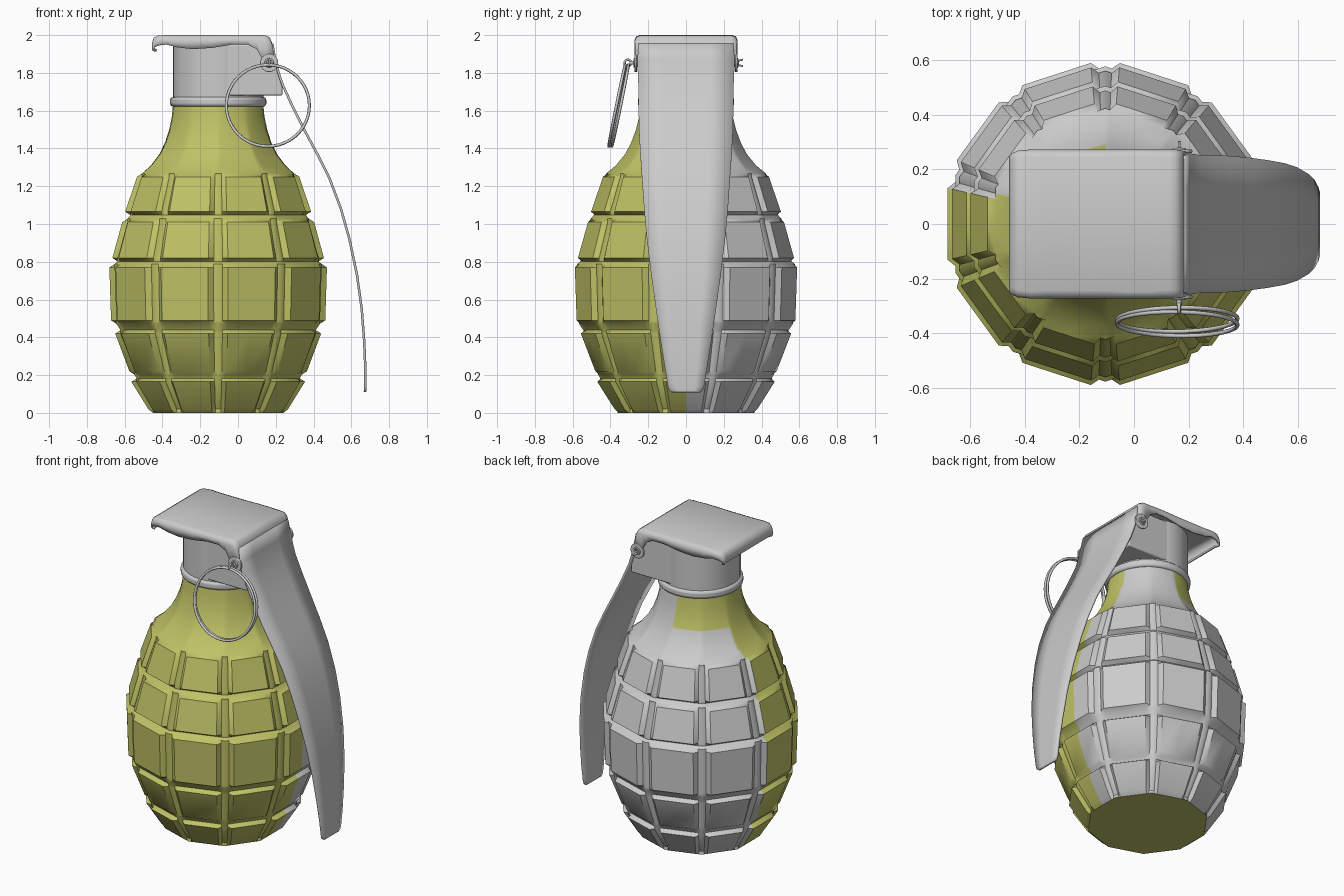
import bpy, bmesh
from math import sin, cos, pi, tan, hypot, radians
from mathutils import Vector

if "Cube" in bpy.data.objects:
    bpy.data.objects.remove(bpy.data.objects["Cube"])

CX = -0.105  # body axis


def make(name, verts, faces, smooth=40, solid=0, offset=-1, bevel=0):
    me = bpy.data.meshes.new(name)
    me.from_pydata(verts, [], faces)
    bm = bmesh.new()
    bm.from_mesh(me)
    bmesh.ops.recalc_face_normals(bm, faces=bm.faces)
    bm.to_mesh(me)
    bm.free()
    ob = bpy.data.objects.new(name, me)
    bpy.context.collection.objects.link(ob)
    if solid:
        m = ob.modifiers.new("thickness", 'SOLIDIFY')
        m.thickness, m.offset = solid, offset
    if bevel:
        m = ob.modifiers.new("bevel", 'BEVEL')
        m.width, m.segments = bevel, 2
    shade(ob, smooth)
    return ob


def shade(ob, angle=40):
    bpy.ops.object.select_all(action='DESELECT')
    ob.select_set(True)
    bpy.context.view_layer.objects.active = ob
    bpy.ops.object.shade_smooth_by_angle(angle=radians(angle))


def grid_faces(rows, cols, wrap=False):
    return [(i * cols + j, i * cols + (j + 1) % cols, (i + 1) * cols + (j + 1) % cols, (i + 1) * cols + j)
            for i in range(rows - 1) for j in range(cols if wrap else cols - 1)]


def cylinder(name, loc, r, depth, along_y=True, bevel=0):
    bpy.ops.mesh.primitive_cylinder_add(vertices=32, radius=r, depth=depth, location=loc,
                                        rotation=(pi / 2 if along_y else 0, 0, 0))
    ob = bpy.context.object
    ob.name = name
    if bevel:
        m = ob.modifiers.new("bevel", 'BEVEL')
        m.width, m.segments, m.limit_method = bevel, 3, 'ANGLE'
    shade(ob)
    return ob


def torus(name, loc, rot, R, r):
    bpy.ops.mesh.primitive_torus_add(location=loc, rotation=rot, major_radius=R, minor_radius=r,
                                     major_segments=48, minor_segments=8)
    bpy.context.object.name = name
    shade(bpy.context.object, 60)
    return bpy.context.object


# --- Body: ten-sided shell, grid of raised panels and grooves, plain neck ---
D = 0.028
panels = [(0.02, 0.37, 0.165, 0.46), (0.22, 0.47, 0.42, 0.545), (0.49, 0.567, 0.77, 0.576),
          (0.82, 0.56, 1.01, 0.508), (1.065, 0.492, 1.25, 0.43)]
rows = [(0.0, 0.345, 0.0, 0)]  # z, apothem, raise, roundness
for z0, r0, z1, r1 in panels:
    if z0 > 0.1:
        rows.append((z0 - 0.018, r0 - D, 0, 0))
    rows += [(z0, r0 - D, D, 0), (z1, r1 - D, D, 0), (z1 + 0.018, r1 - D, 0, 0)]
rows += [(1.31, 0.355, 0, .2), (1.37, 0.31, 0, .3), (1.43, 0.28, 0, .4),
         (1.5, 0.257, 0, .6), (1.57, 0.242, 0, .8), (1.64, 0.235, 0, 1)]
cols = [(0, 0), (0.07, 0), (0.15, 1), (0.5, 1), (0.85, 1), (0.93, 0)]  # position on side, raised?
verts = []
for z, a, up, rnd in rows:
    for s in range(10):
        mid = -pi / 2 + (s + 0.5) * pi / 5
        for t, raised in cols:
            ap = a + up * raised
            side = (2 * t - 1) * ap * tan(pi / 10)
            x = ap * cos(mid) - side * sin(mid)
            y = ap * sin(mid) + side * cos(mid)
            k = 1 + rnd * (ap * 1.015 / hypot(x, y) - 1)
            verts.append((CX + x * k, y * k, z))
n = 10 * len(cols)
faces = grid_faces(len(rows), n, True)
faces += [tuple(range(n)), tuple(range(len(verts) - n, len(verts)))]
body = make("body", verts, faces, smooth=38)
paint = bpy.data.materials.new("olive_paint")
paint.diffuse_color = (0.52, 0.54, 0.13, 1)
paint.use_nodes = True
paint.node_tree.nodes["Principled BSDF"].inputs["Base Color"].default_value = paint.diffuse_color
bare = bpy.data.materials.new("bare_grey")
bare.diffuse_color = (0.8, 0.8, 0.8, 1)
bare.use_nodes = True
bare.node_tree.nodes["Principled BSDF"].inputs["Base Color"].default_value = bare.diffuse_color
body.data.materials.append(paint)
body.data.materials.append(bare)
for p in body.data.polygons:  # paint is worn off the back
    c = p.center
    worn = c.y > 0.1 - 0.25 * max(c.x, 0) and not (c.z > 1.4 and c.x < CX)
    p.material_index = 1 if worn and len(p.vertices) == 4 else 0

# --- Collar and fuse housing ---
cylinder("collar", (CX, 0, 1.647), 0.255, 0.05, False, 0.016)
cylinder("fuse_housing", (CX, 0, 1.81), 0.24, 0.3, False, 0.01)
prof = [(-0.1, 1.68), (0.235, 1.68), (0.235, 1.735), (0.17, 1.95), (-0.1, 1.95)]
make("hinge_block", [(x, y, z) for y in (-0.235, 0.235) for x, z in prof],
     [(0, 1, 2, 3, 4), (5, 6, 7, 8, 9)] + [(i, (i + 1) % 5, 5 + (i + 1) % 5, 5 + i) for i in range(5)],
     bevel=0.008)

# --- Pressed cover plate: x, top z, skirt z, half width ---
cover = [(-0.437, 1.915, 1.912, 0.235), (-0.452, 1.925, 1.917, 0.243), (-0.456, 1.955, 1.925, 0.25),
         (-0.447, 1.985, 1.935, 0.258), (-0.425, 1.998, 1.945, 0.268), (-0.38, 2.0, 1.95, 0.272),
         (-0.32, 2.0, 1.935, 0.272), (-0.24, 2.0, 1.926, 0.272), (-0.14, 2.0, 1.932, 0.272),
         (-0.03, 2.0, 1.95, 0.272), (0.05, 2.0, 1.95, 0.272), (0.1, 2.0, 1.925, 0.272),
         (0.13, 2.0, 1.87, 0.272), (0.15, 1.998, 1.84, 0.272), (0.17, 1.985, 1.83, 0.27),
         (0.182, 1.955, 1.835, 0.267), (0.195, 1.87, 1.84, 0.262)]
verts = []
for x, z, s, w in cover:
    d = max(z - s, 0.002)
    b = min(0.03, d * 0.5)
    half = [(w, z - d), (w, z - b), (w - b * 0.3, z - b * 0.3), (w - b, z)]
    verts += [(x, y, zz) for y, zz in half] + [(x, -y, zz) for y, zz in reversed(half)]
make("cover_plate", verts, grid_faces(len(cover), 8), smooth=50, solid=0.012)

# --- Curved safety lever: x, z, half width ---
lever = [(0.182, 1.955, 0.25), (0.196, 1.87, 0.258), (0.215, 1.80, 0.255), (0.237, 1.735, 0.252),
         (0.29, 1.62, 0.251), (0.35, 1.5, 0.249), (0.42, 1.37, 0.242), (0.485, 1.24, 0.233),
         (0.545, 1.08, 0.222), (0.59, 0.92, 0.207), (0.63, 0.73, 0.184), (0.655, 0.55, 0.159),
         (0.668, 0.38, 0.134), (0.674, 0.24, 0.112), (0.674, 0.14, 0.096), (0.673, 0.118, 0.088),
         (0.672, 0.11, 0.076)]
make("safety_lever", [(x, w * k, z) for x, z, w in lever for k in (-1, -0.5, 0, 0.5, 1)],
     grid_faces(len(lever), 5), solid=0.013, offset=0)

# --- Pin, ears and split ends ---
PX, PZ = 0.165, 1.853
for side, tag in ((-1, "front"), (1, "back")):
    cylinder("ear_" + tag, (PX, side * 0.266, PZ), 0.048, 0.014, bevel=0.004)
    torus("pin_hole_rim_" + tag, (PX, side * 0.273, PZ), (pi / 2, 0, 0), 0.02, 0.005)
cylinder("pin", (PX, -0.01, PZ), 0.009, 0.58)
for s in (-1, 1):
    end = cylinder("pin_split_end", (PX, 0.28, PZ + s * 0.012), 0.005, 0.045)
    end.rotation_euler.x += s * 0.25
torus("pin_eye", (PX, -0.308, PZ), (0, pi / 2, 0), 0.017, 0.006)

# --- Double-wound pull ring ---
for s in (-1, 1):
    torus("pull_ring", (0.158, -0.357 + s * 0.008, 1.627), (pi / 2 - 0.2, 0, s * 0.015), 0.22, 0.008)
